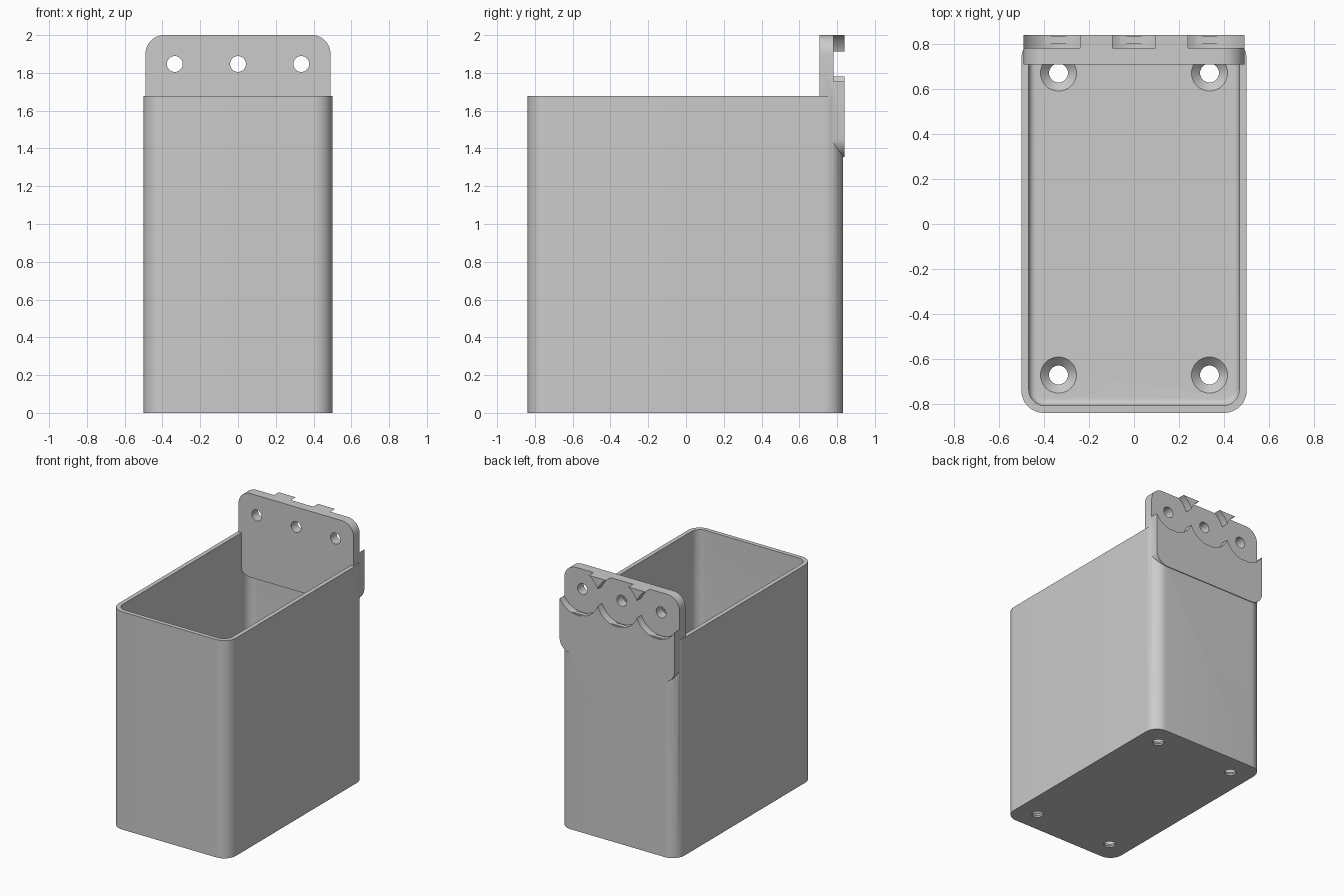
import bpy
import bmesh
from math import cos, sin, pi

old = bpy.data.objects.get("Cube")
if old:
    bpy.data.objects.remove(old, do_unlink=True)

grey = bpy.data.materials.new("light_grey")
grey.use_nodes = True
COLOR = (0.6, 0.6, 0.6, 1)
grey.diffuse_color = COLOR
for node in grey.node_tree.nodes:
    if node.type == 'BSDF_PRINCIPLED':
        node.inputs["Base Color"].default_value = COLOR


def rounded_rect(u0, u1, v0, v1, r, steps=12):
    """Outline of a rectangle with round corners."""
    centres = [(u1 - r, v1 - r), (u0 + r, v1 - r), (u0 + r, v0 + r), (u1 - r, v0 + r)]
    points = []
    for i, (cu, cv) in enumerate(centres):
        for k in range(steps + 1):
            a = (i + k / steps) * pi / 2
            points.append((cu + r * cos(a), cv + r * sin(a)))
    return points


def circle(cu, cv, r, n=48):
    return [(cu + r * cos(2 * pi * k / n), cv + r * sin(2 * pi * k / n)) for k in range(n)]


def loft(name, sections, axis='Z', fillet=0):
    """Solid through (outline, height) sections along Z or Y."""
    bm = bmesh.new()
    rings = []
    for outline, w in sections:
        rings.append([bm.verts.new((u, v, w) if axis == 'Z' else (u, w, v))
                      for u, v in outline])
    n = len(rings[0])
    for a, b in zip(rings, rings[1:]):
        for i in range(n):
            j = (i + 1) % n
            bm.faces.new((a[i], a[j], b[j], b[i]))
    bottom = bm.faces.new(rings[0])
    bm.faces.new(rings[-1])
    bmesh.ops.recalc_face_normals(bm, faces=bm.faces[:])
    if fillet:
        bmesh.ops.bevel(bm, geom=list(bottom.edges), offset=fillet, segments=5,
                        profile=0.5, affect='EDGES')
    mesh = bpy.data.meshes.new(name)
    bm.to_mesh(mesh)
    bm.free()
    mesh.materials.append(grey)
    obj = bpy.data.objects.new(name, mesh)
    bpy.context.collection.objects.link(obj)
    return obj


def combine(target, tool, operation):
    """Apply a boolean and drop the tool."""
    tool.hide_render = True
    mod = target.modifiers.new("boolean", 'BOOLEAN')
    mod.operation = operation
    mod.solver = 'EXACT'
    mod.object = tool
    bpy.context.view_layer.objects.active = target
    bpy.ops.object.modifier_apply(modifier=mod.name)
    bpy.data.objects.remove(tool, do_unlink=True)


FRONT, BACK, RIM, WALL, FLOOR = -0.838, 0.832, 1.677, 0.033, 0.05

# Open box with a filleted cavity
outer = rounded_rect(-0.5, 0.5, FRONT, BACK, 0.1)
inner = rounded_rect(-0.5 + WALL, 0.5 - WALL, FRONT + WALL, BACK - WALL, 0.07)
box = loft("wall_mount_box", [(outer, 0), (outer, RIM)])
combine(box, loft("cavity", [(inner, FLOOR), (inner, RIM + 0.1)], fillet=0.03), 'DIFFERENCE')

# Countersunk floor holes
for x in (-0.335, 0.335):
    for y in (-0.67, 0.67):
        small, large = circle(x, y, 0.042), circle(x, y, 0.08)
        hole = loft("floor_hole", [(small, -0.02), (small, 0.012),
                                   (large, FLOOR), (large, FLOOR + 0.02)])
        combine(box, hole, 'DIFFERENCE')

# Back mounting plate with screw holes and round recesses
plate_outline = rounded_rect(-0.49, 0.49, 1.355, 2.0, 0.1)
plate = loft("mounting_plate", [(plate_outline, 0.707), (plate_outline, 0.838)], 'Y')
for x in (-0.335, 0, 0.335):
    z = 1.847
    recess, hole = circle(x, z, 0.18, 72), circle(x, z, 0.042)
    combine(plate, loft("recess", [(recess, 0.781), (recess, 0.9)], 'Y'), 'DIFFERENCE')
    combine(plate, loft("screw_hole", [(hole, 0.6), (hole, 0.9)], 'Y'), 'DIFFERENCE')
combine(box, plate, 'UNION')

# Smooth rounds, crisp edges
bpy.ops.object.select_all(action='DESELECT')
box.select_set(True)
bpy.context.view_layer.objects.active = box
bpy.ops.object.shade_smooth_by_angle(angle=pi / 6)
